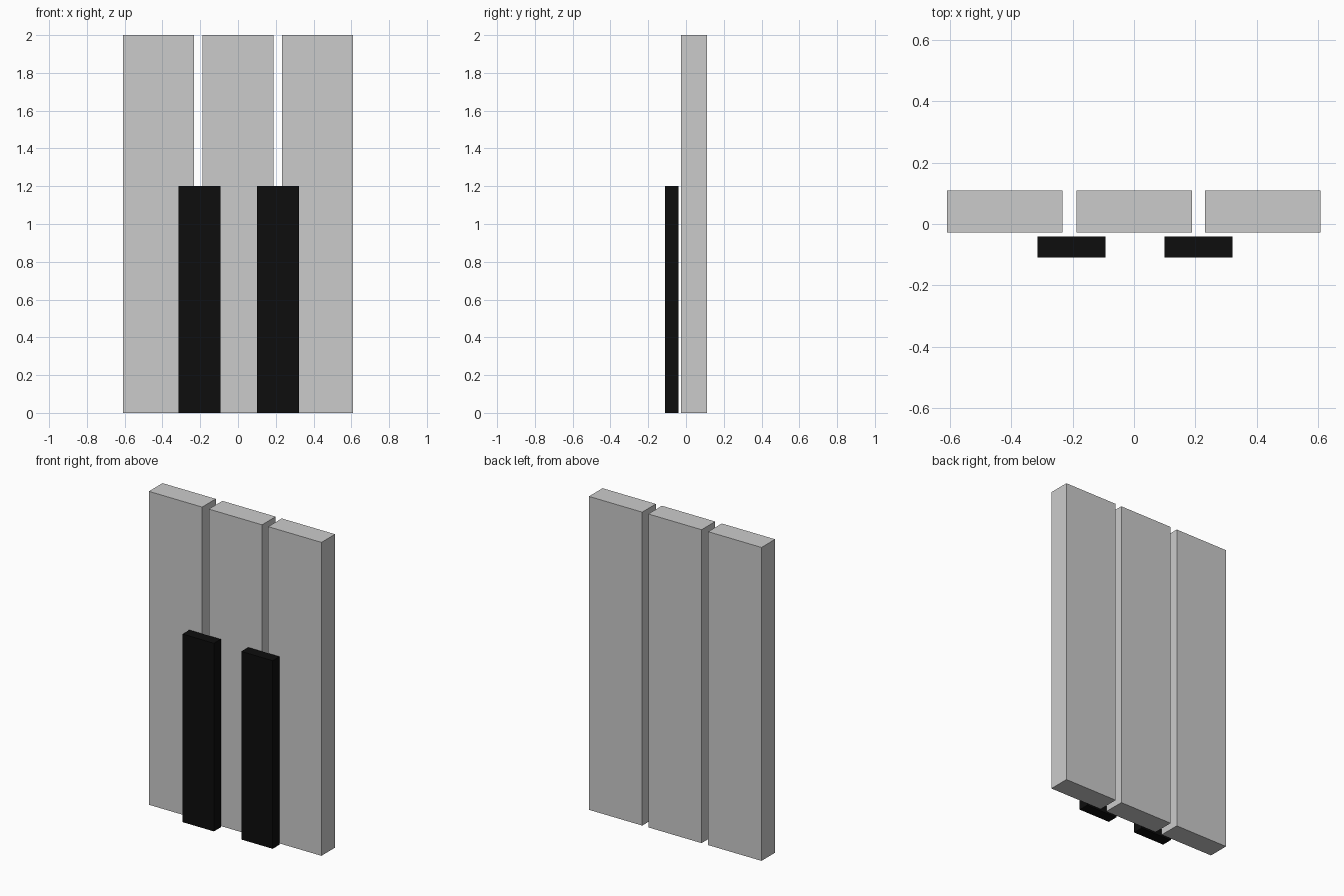
import bpy

if "Cube" in bpy.data.objects:
    bpy.data.objects.remove(bpy.data.objects["Cube"])


def box(name, x0, x1, y0, y1, height, color=None):
    bpy.ops.mesh.primitive_cube_add(size=1, location=((x0 + x1) / 2, (y0 + y1) / 2, height / 2))
    ob = bpy.context.object
    ob.name = name
    ob.scale = (x1 - x0, y1 - y0, height)
    bpy.ops.object.transform_apply(location=False, rotation=False, scale=True)
    if color:
        ob.data.materials.append(color)
    return ob


black = bpy.data.materials.new("black")
black.diffuse_color = (0.004, 0.004, 0.004, 1)
black.use_nodes = True
black.node_tree.nodes["Principled BSDF"].inputs["Base Color"].default_value = black.diffuse_color

# Three long keys side by side
for i, x in enumerate((-0.61, -0.187, 0.232)):
    box(f"long_key_{i + 1}", x, x + 0.376, -0.027, 0.11, 2.0)

# Two short raised keys over the gaps
for i, x in enumerate((-0.315, 0.1)):
    box(f"short_black_key_{i + 1}", x, x + 0.222, -0.11, -0.041, 1.2, black)
